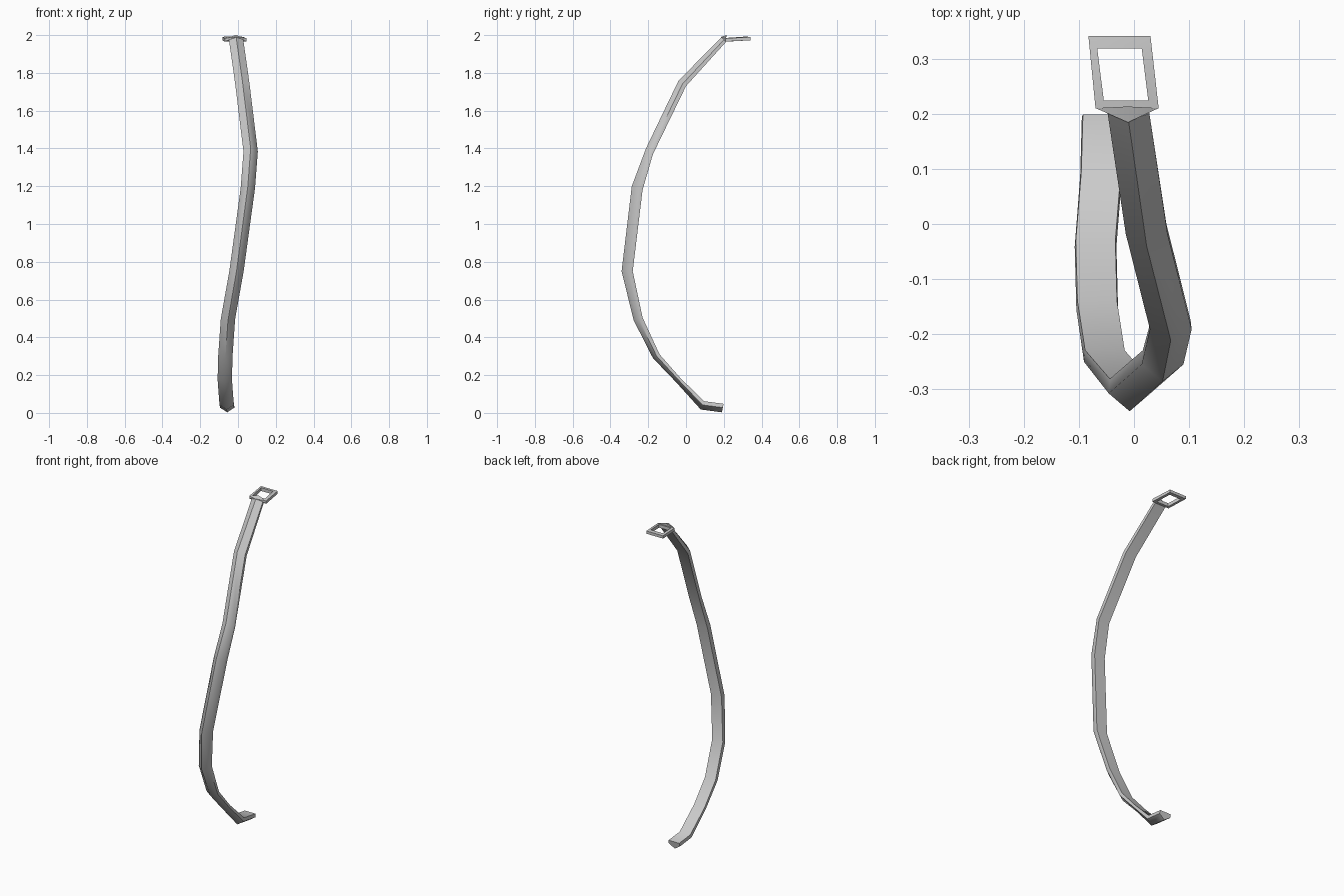
import bpy, bmesh

if "Cube" in bpy.data.objects:
    bpy.data.objects.remove(bpy.data.objects["Cube"])


def finish(name, bm, angle):
    bmesh.ops.recalc_face_normals(bm, faces=bm.faces)
    me = bpy.data.meshes.new(name)
    bm.to_mesh(me)
    bm.free()
    ob = bpy.data.objects.new(name, me)
    bpy.context.collection.objects.link(ob)
    bpy.context.view_layer.objects.active = ob
    ob.select_set(True)
    bpy.ops.object.shade_smooth_by_angle(angle=angle)
    ob.select_set(False)
    return ob


def loft(bm, rings, closed=False):
    vs = [[bm.verts.new(p) for p in r] for r in rings]
    n = len(vs[0])
    pairs = list(zip(vs, vs[1:])) + ([(vs[-1], vs[0])] if closed else [])
    for a, b in pairs:
        for i in range(n):
            j = (i + 1) % n
            bm.faces.new((a[i], a[j], b[j], b[i]))
    if not closed:
        bm.faces.new(vs[0])
        bm.faces.new(vs[-1])


# strap: stations of centre x, outer ridge (y, z), inner back (y, z)
stations = [
    (-0.010, 0.188, 1.990, 0.212, 1.964),
    (0.023, -0.040, 1.758, 0.000, 1.730),
    (0.067, -0.212, 1.400, -0.175, 1.370),
    (0.052, -0.287, 1.200, -0.230, 1.180),
    (-0.008, -0.341, 0.750, -0.282, 0.750),
    (-0.053, -0.277, 0.490, -0.230, 0.505),
    (-0.067, -0.175, 0.290, -0.140, 0.310),
    (-0.070, -0.055, 0.165, -0.030, 0.185),
    (-0.060, 0.078, 0.018, 0.095, 0.062),
    (-0.057, 0.190, 0.003, 0.199, 0.048),
]
section = [(0, 1), (0.038, 0.45), (0.036, 0), (-0.036, 0), (-0.038, 0.45)]
bm = bmesh.new()
loft(bm, [[(x + dx, yi + (yo - yi) * t, zi + (zo - zi) * t) for dx, t in section]
          for x, yo, zo, yi, zi in stations])
finish("strap", bm, 1.0)

# loop: rectangular frame at the top end
outer = [(-0.083, 0.342), (0.030, 0.342), (0.045, 0.210), (-0.070, 0.210)]
inner = [(-0.067, 0.320), (0.014, 0.320), (0.026, 0.225), (-0.055, 0.225)]
bm = bmesh.new()
rings = []
for (ox, oy), (ix, iy) in zip(outer, inner):
    z = 1.975 + (oy - 0.21) * 0.05
    rings.append([(ox, oy, z - 0.009), (ox, oy, z + 0.008),
                  (ix, iy, z + 0.011), (ix, iy, z - 0.009)])
loft(bm, rings, closed=True)
finish("end_loop", bm, 1.0)

# wedge joining the loop to the strap
bm = bmesh.new()
for p in [(-0.070, 0.211, 1.983), (0.045, 0.211, 1.983), (-0.070, 0.211, 1.966),
          (0.045, 0.211, 1.966), (-0.011, 0.185, 1.990), (-0.011, 0.214, 2.0)]:
    bm.verts.new(p)
bmesh.ops.convex_hull(bm, input=bm.verts)
finish("loop_mount", bm, 0.7)
